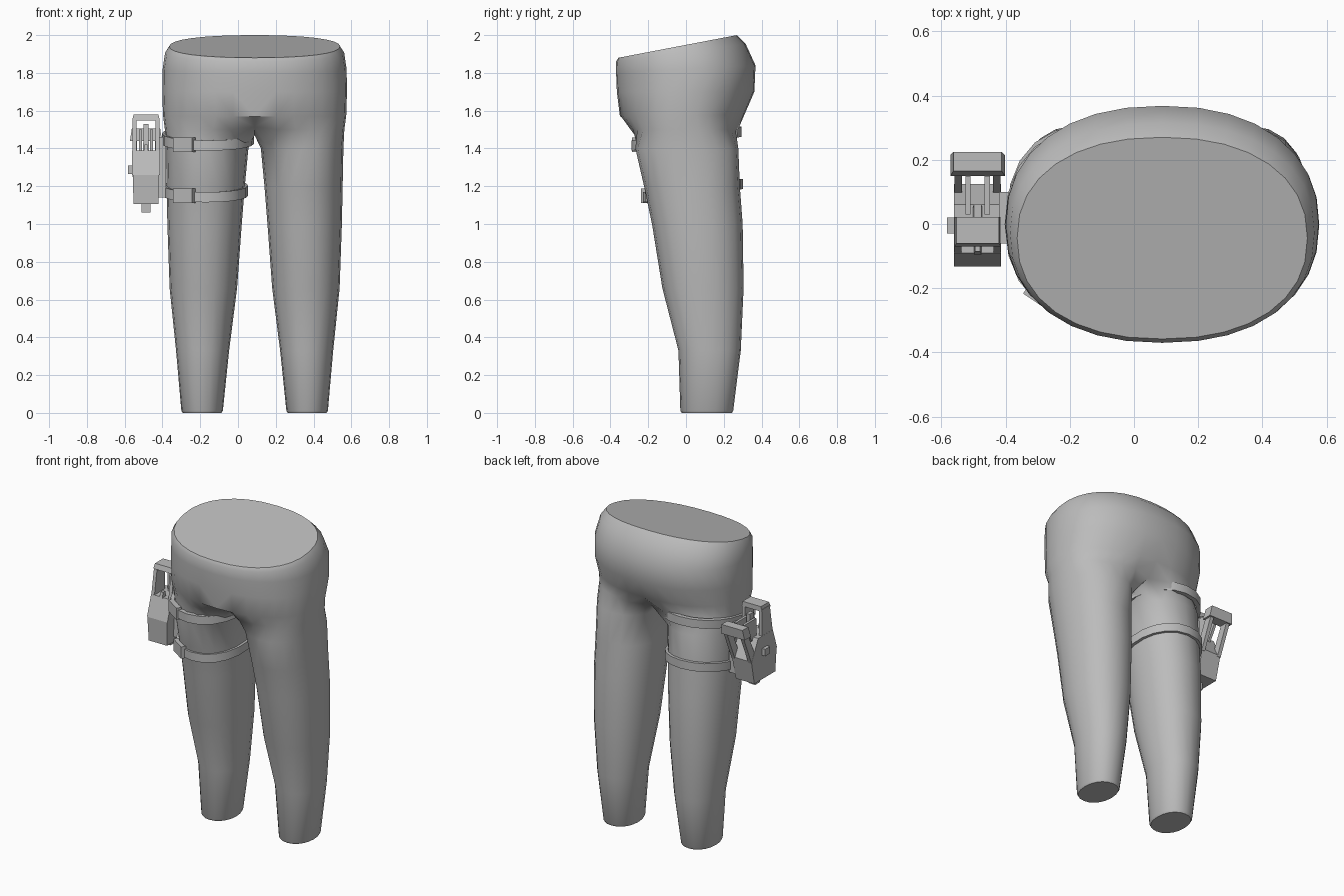
import bpy, bmesh, math
from mathutils import Vector

cube = bpy.data.objects.get("Cube")
if cube:
    bpy.data.objects.remove(cube, do_unlink=True)

CX = 0.088          # centre line of the body
N = 20              # points around a leg
ARC = 16            # segments round half of the pelvis

grey = bpy.data.materials.new("plain_grey")
grey.use_nodes = True
grey.diffuse_color = (0.5, 0.5, 0.5, 1)
grey.node_tree.nodes["Principled BSDF"].inputs["Base Color"].default_value = (0.5, 0.5, 0.5, 1)


def finish(name, bm, smooth=None):
    bmesh.ops.recalc_face_normals(bm, faces=bm.faces)
    mesh = bpy.data.meshes.new(name)
    bm.to_mesh(mesh)
    bm.free()
    mesh.materials.append(grey)
    obj = bpy.data.objects.new(name, mesh)
    bpy.context.collection.objects.link(obj)
    if smooth:
        bpy.ops.object.select_all(action="DESELECT")
        obj.select_set(True)
        bpy.context.view_layer.objects.active = obj
        bpy.ops.object.shade_smooth_by_angle(angle=math.radians(smooth))
    return obj


def rounded(a, power):
    """Point on a unit superellipse."""
    c, s = math.cos(a), math.sin(a)
    return (math.copysign(abs(c) ** (2 / power), c),
            math.copysign(abs(s) ** (2 / power), s))


# Leg sections: height, inner x, outer x, front y, back y
LEG = [(0, .175, .381, -.023, .243), (.012, .168, .388, -.03, .25),
       (.33, .135, .416, -.04, .29), (.66, .093, .45, -.125, .305),
       (1.0, .068, .462, -.18, .3), (1.2, .052, .466, -.222, .285),
       (1.4, .033, .47, -.268, .277), (1.55, .0, .478, -.30, .277)]
# Pelvis sections: front z, back z, front y, back y, half width
PELVIS = [(1.57, 1.58, -.35, .31, .485), (1.7, 1.7, -.366, .362, .489),
          (1.8, 1.84, -.37, .368, .487), (1.86, 1.955, -.37, .315, .474),
          (1.88, 2.0, -.358, .27, .452)]


def leg_section(z):
    for lo, hi in zip(LEG, LEG[1:]):
        if z <= hi[0]:
            t = (z - lo[0]) / (hi[0] - lo[0])
            return [a + (b - a) * t for a, b in zip(lo, hi)]
    return list(LEG[-1])


def leg_point(k, z, grow=0):
    """Point k round the leg, measured from the body's centre line."""
    _, x0, x1, y0, y1 = leg_section(z)
    c, s = rounded(math.radians(-90 + 360 / N * k), 2.15)
    return Vector(((x0 + x1) / 2 + ((x1 - x0) / 2 + grow) * c,
                   (y0 + y1) / 2 + ((y1 - y0) / 2 + grow) * s, z))


def arc_point(i, zf, zb, yf, yb, rx, power=2.25):
    c, s = rounded(-math.pi / 2 + math.pi * i / ARC, power)
    t = (s + 1) / 2
    return Vector((max(rx * c, 0) if 0 < i < ARC else 0, yf + (yb - yf) * t, zf + (zb - zf) * t))


# Lower body: two legs that meet at the crotch and carry on as one pelvis
bm = bmesh.new()
for side in (1, -1):
    def add(points):
        return [bm.verts.new((CX + side * p.x, p.y, p.z)) for p in points]

    rings = [add([leg_point(k - 3, s[0]) for k in range(N)]) for s in LEG[:-1]]
    crotch = [arc_point(i, 1.5, 1.5, -.298, .28, .475, 2.5) for i in range(ARC + 1)]
    crotch[0] = Vector((0, -.23, 1.515))
    crotch[-1] = Vector((0, .23, 1.5))
    crotch += [Vector((0, y, 1.47)) for y in (.12, 0, -.12)]
    rings.append(add(crotch))
    for low, high in zip(rings, rings[1:]):
        for k in range(N):
            j = (k + 1) % N
            bm.faces.new((low[k], low[j], high[j], high[k]))
    bm.faces.new(rings[0])
    low = rings[-1][:ARC + 1]
    for section in PELVIS:
        high = add([arc_point(i, *section) for i in range(ARC + 1)])
        for k in range(ARC):
            bm.faces.new((low[k], low[k + 1], high[k + 1], high[k]))
        low = high
    bm.faces.new(low)
bmesh.ops.remove_doubles(bm, verts=bm.verts, dist=0.0005)
finish("lower_body", bm, 42)


# Thigh straps: tilted bands that follow the right leg
def strap(name, height, slope, half=.027):
    bm = bmesh.new()
    loops = []
    for dz, grow in ((-half, -.01), (-half, .018), (half, .018), (half, -.01)):
        loop = []
        for k in range(N):
            z = height + slope * leg_point(k, height).y
            p = leg_point(k, z, grow)
            loop.append(bm.verts.new((CX - p.x, p.y, z + dz)))
        loops.append(loop)
    for a, b in zip(loops, loops[1:] + loops[:1]):
        for k in range(N):
            j = (k + 1) % N
            bm.faces.new((a[k], a[j], b[j], b[k]))
    finish(name, bm, 30)


strap("upper_strap", 1.452, .13)
strap("lower_strap", 1.172, .14)


def block(name, low, high, turn=0, at=(0, 0)):
    """Tapered box from two rectangles (x0, x1, y0, y1, z)."""
    bm = bmesh.new()
    c, s = math.cos(turn), math.sin(turn)
    ends = []
    for x0, x1, y0, y1, z in (low, high):
        ends.append([bm.verts.new((at[0] + x * c - y * s, at[1] + x * s + y * c, z))
                     for x, y in ((x0, y0), (x1, y0), (x1, y1), (x0, y1))])
    a, b = ends
    bm.faces.new(a)
    bm.faces.new(b)
    for k in range(4):
        j = (k + 1) % 4
        bm.faces.new((a[k], a[j], b[j], b[k]))
    return finish(name, bm)


# Strap buckles
for name, x, y, z in (("upper_buckle", -.285, -.238, 1.42), ("lower_buckle", -.285, -.19, 1.15)):
    size = (-.062, .062, -.016, .016)
    block(name, (*size, z - .038), (*size, z + .038), math.radians(-34), (x, y))

# Holster body
HX = -.487


def centred(name, w0, y0, y1, z0, w1, y2, y3, z1, x=HX):
    block(name, (x - w0, x + w0, y0, y1, z0), (x + w1 * -1, x + w1, y2, y3, z1))


centred("holster_lower_body", .066, -.125, .09, 1.105, .07, -.133, .125, 1.26)
centred("holster_upper_body", .073, -.133, .125, 1.26, .073, -.09, .06, 1.39)
centred("holster_tip", .023, -.03, .02, 1.06, .023, -.03, .02, 1.11)
centred("holster_mount", .02, -.06, .1, 1.14, .02, -.06, .1, 1.46, x=-.4)

# Front and back frames, each with two posts and a bar
for side, label in ((-1, "right"), (1, "left")):
    centred(f"front_frame_{label}_post", .011, -.09, .02, 1.385, .011, -.06, .02, 1.56, x=HX + side * .061)
    centred(f"back_frame_{label}_post", .012, .07, .125, 1.25, .012, .165, .215, 1.46, x=HX + side * .06)
    centred(f"grip_{label}_rib", .008, .03, .07, 1.36, .008, .03, .15, 1.5, x=HX + side * .03)
    centred(f"{label}_knob", .012, -.03, .02, 1.265, .012, -.03, .02, 1.31, x=HX + side * .083)
centred("front_frame_bar", .072, -.07, .022, 1.548, .066, -.06, .022, 1.58)
centred("back_frame_bar", .085, .15, .215, 1.44, .075, .165, .225, 1.505)
centred("grip_core", .016, .0, .05, 1.38, .012, .02, .06, 1.53)
centred("front_sight", .012, -.095, -.06, 1.385, .008, -.085, -.06, 1.42)
